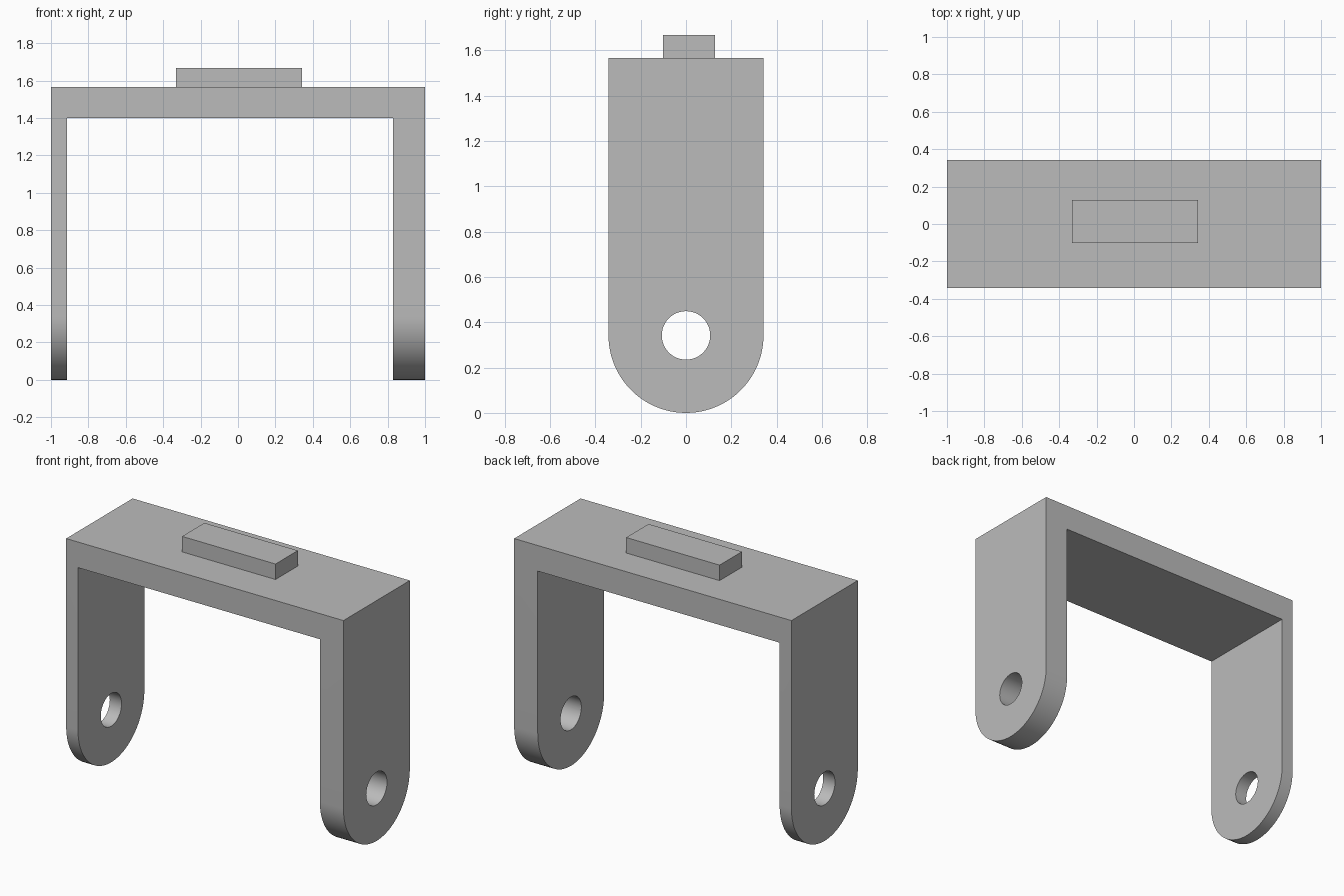
import bpy, bmesh, math
from mathutils import Vector

default_cube = bpy.data.objects.get("Cube")
if default_cube:
    bpy.data.objects.remove(default_cube, do_unlink=True)

HALF_DEPTH = 0.342
PIVOT_Z = HALF_DEPTH
TOP_Z = 1.567

grey = bpy.data.materials.new("plain grey")
grey.use_nodes = True
grey.diffuse_color = (0.5, 0.5, 0.5, 1)
grey.node_tree.nodes["Principled BSDF"].inputs["Base Color"].default_value = (0.5, 0.5, 0.5, 1)


def extruded_x(name, outline, x0, x1):
    """Solid made by sweeping a (y, z) outline from x0 to x1."""
    bm = bmesh.new()
    face = bm.faces.new([bm.verts.new((x0, y, z)) for y, z in outline])
    swept = bmesh.ops.extrude_face_region(bm, geom=[face])["geom"]
    moved = [v for v in swept if isinstance(v, bmesh.types.BMVert)]
    bmesh.ops.translate(bm, verts=moved, vec=Vector((x1 - x0, 0, 0)))
    bmesh.ops.recalc_face_normals(bm, faces=bm.faces)
    mesh = bpy.data.meshes.new(name)
    bm.to_mesh(mesh)
    bm.free()
    obj = bpy.data.objects.new(name, mesh)
    bpy.context.collection.objects.link(obj)
    mesh.materials.append(grey)
    return obj


def arc(radius, start, end, steps):
    angles = [start + (end - start) * i / steps for i in range(steps + 1)]
    return [(radius * math.cos(a), PIVOT_Z + radius * math.sin(a)) for a in angles]


def rectangle(y0, y1, z0, z1):
    return [(y0, z0), (y1, z0), (y1, z1), (y0, z1)]


def cut(target, cutter):
    bpy.context.view_layer.objects.active = target
    mod = target.modifiers.new("cut", 'BOOLEAN')
    mod.operation = 'DIFFERENCE'
    mod.solver = 'EXACT'
    mod.object = cutter
    cutter.hide_render = True
    bpy.ops.object.modifier_apply(modifier=mod.name)
    bpy.data.objects.remove(cutter, do_unlink=True)


# Bracket: round-ended block, hollowed into a top plate and two unequal legs
outline = arc(HALF_DEPTH, math.pi, 2 * math.pi, 48) + [(HALF_DEPTH, TOP_Z), (-HALF_DEPTH, TOP_Z)]
bracket = extruded_x("bracket", outline, -1, 1)
cut(bracket, extruded_x("gap_cutter", rectangle(-1, 1, -1, 1.4), -0.915, 0.83))

# Pivot hole through both legs
cut(bracket, extruded_x("hole_cutter", arc(0.107, 0, 2 * math.pi, 48)[:-1], -2, 2))

# Raised block on the top plate
extruded_x("top_block", rectangle(-0.102, 0.128, TOP_Z, 1.668), -0.332, 0.342)

bpy.ops.object.select_all(action='DESELECT')
bracket.select_set(True)
bpy.context.view_layer.objects.active = bracket
bpy.ops.object.shade_smooth_by_angle(angle=math.radians(30))
